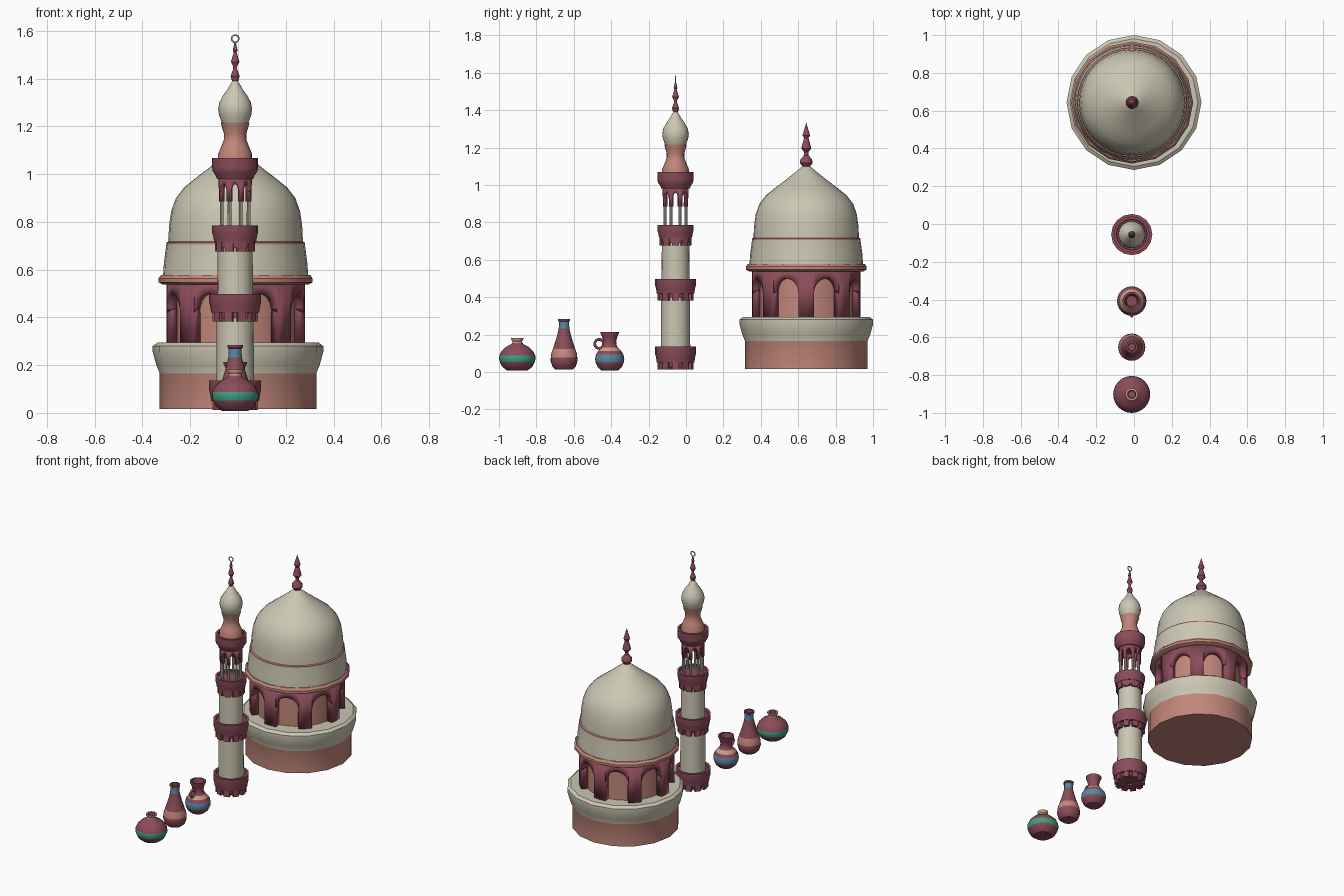
import bpy, bmesh, math
from mathutils import Matrix, Vector


def mat(name, rgb):
    m = bpy.data.materials.new(name)
    m.diffuse_color = (*rgb, 1)
    return m


MATS = [mat("cream", (0.60, 0.57, 0.45)), mat("salmon", (0.54, 0.24, 0.195)),
        mat("maroon", (0.26, 0.072, 0.10)), mat("peach", (0.60, 0.34, 0.25)),
        mat("blue", (0.10, 0.24, 0.36)), mat("green", (0.05, 0.34, 0.22))]
C, S, M, P, B, G = range(6)


def finish(name, bm, loc, angle=35):
    me = bpy.data.meshes.new(name)
    bm.to_mesh(me)
    bm.free()
    for m in MATS:
        me.materials.append(m)
    ob = bpy.data.objects.new(name, me)
    ob.location = loc
    bpy.context.collection.objects.link(ob)
    bpy.ops.object.select_all(action='DESELECT')
    ob.select_set(True)
    bpy.context.view_layer.objects.active = ob
    bpy.ops.object.shade_smooth_by_angle(angle=math.radians(angle))
    return ob


def lathe(name, loc, n, *sections):
    """Each section is (colour, [(r, z), ...]); sections join end to end."""
    bm = bmesh.new()
    prev = None
    for col, pts in sections:
        for r, z in pts:
            ring = [bm.verts.new((r * math.cos(2 * math.pi * k / n),
                                  r * math.sin(2 * math.pi * k / n), z)) for k in range(n)]
            if prev:
                for k in range(n):
                    j = (k + 1) % n
                    bm.faces.new((prev[k], prev[j], ring[j], ring[k])).material_index = col
            prev = ring
    bmesh.ops.remove_doubles(bm, verts=bm.verts, dist=1e-5)
    return finish(name, bm, loc)


def arcade(name, loc, bays, R, z0, spring, crown, z1, w, thick, start=0.0):
    """Round wall pierced by arches; piers stand at start + k * bay."""
    bm = bmesh.new()
    half = math.pi / bays
    arch = [(w * math.cos(a), spring + (crown - spring) * math.sin(a))
            for a in (math.pi * (1 - i / 12) for i in range(13))]
    cols = [(-1, z0), (-w, z0)] + arch + [(w, z0), (1, z0)]
    for k in range(bays):
        mid = start + half * (2 * k + 1)
        for (ta, za), (tb, zb) in zip(cols, cols[1:]):
            if abs(ta - tb) < 1e-6:
                continue
            q = [(ta, za), (tb, zb), (tb, z1), (ta, z1)]
            f = bm.faces.new([bm.verts.new((R * math.cos(mid + t * half),
                                            R * math.sin(mid + t * half), z)) for t, z in q])
            f.material_index = M
    bmesh.ops.remove_doubles(bm, verts=bm.verts, dist=1e-5)
    ob = finish(name, bm, loc)
    mod = ob.modifiers.new("wall", 'SOLIDIFY')
    mod.thickness = thick
    mod.offset = -1
    return ob


def teeth(name, loc, n, r0, r1, z0, z1, width):
    """Ring of corbel blocks under a balcony."""
    bm = bmesh.new()
    for k in range(n):
        m = (Matrix.Rotation(2 * math.pi * k / n, 4, 'Z')
             @ Matrix.Translation(((r0 + r1) / 2, 0, (z0 + z1) / 2))
             @ Matrix.Diagonal((r1 - r0, width, z1 - z0, 1)))
        bmesh.ops.create_cube(bm, size=1, matrix=m)
    for f in bm.faces:
        f.material_index = M
    return finish(name, bm, loc)


def torus(name, loc, R, r, col, rot):
    bpy.ops.mesh.primitive_torus_add(location=loc, rotation=rot, major_radius=R, minor_radius=r,
                                     major_segments=20, minor_segments=8)
    ob = bpy.context.object
    ob.name = name
    ob.data.materials.append(MATS[col])
    bpy.ops.object.shade_smooth_by_angle(angle=math.radians(60))


# ---- domed building ----
D = (-0.01, 0.643, 0)
lathe("dome_base", (0, 0.643, 0), 16,
      (S, [(0, 0.016), (0.328, 0.016), (0.328, 0.165)]),
      (C, [(0.342, 0.20), (0.357, 0.255), (0.357, 0.28), (0.338, 0.294), (0.23, 0.294)]))
lathe("inner_drum", D, 32, (S, [(0.25, 0.28), (0.25, 0.56)]))
arcade("gallery_arches", D, 8, 0.29, 0.29, 0.42, 0.50, 0.545, 0.64, 0.045)
lathe("cornice", D, 16,
      (S, [(0.24, 0.54), (0.305, 0.537), (0.323, 0.547), (0.323, 0.563), (0.312, 0.578), (0.28, 0.578)]))
lathe("dome", D, 32,
      (C, [(0.304, 0.572), (0.300, 0.63), (0.290, 0.706)]),
      (S, [(0.290, 0.713), (0.282, 0.717)]),
      (C, [(0.279, 0.78), (0.270, 0.845), (0.250, 0.90), (0.215, 0.945), (0.165, 0.985),
           (0.115, 1.023), (0.065, 1.063), (0.028, 1.093), (0, 1.11)]))
lathe("dome_finial", D, 16,
      (M, [(0.018, 1.095), (0.034, 1.118), (0.031, 1.137), (0.012, 1.158), (0.011, 1.175),
           (0.027, 1.195), (0.012, 1.25), (0.020, 1.265), (0.007, 1.31), (0, 1.333)]))

# ---- tower ----
T = (-0.012, -0.056, 0)


def collar(name, r, z0, z1, rs):
    h = z1 - z0
    lathe(name, T, 16, (M, [(rs, z0), (r * 0.92, z0), (r * 0.96, z0 + h * 0.35), (r, z0 + h * 0.55),
                            (r, z1), (r * 0.86, z1), (r * 0.84, z1 - 0.012), (0, z1 - 0.012)]))


lathe("lower_shaft", T, 16, (C, [(0.079, 0.10), (0.077, 0.44)]))
lathe("middle_shaft", T, 16, (C, [(0.075, 0.46), (0.073, 0.73)]))
for name, r, z0, z1, zt, rs in (("foot", 0.109, 0.05, 0.135, 0.012, 0.05),
                                ("lower_balcony", 0.109, 0.42, 0.498, 0.382, 0.06),
                                ("upper_balcony", 0.096, 0.718, 0.785, 0.676, 0.06)):
    collar(name, r, z0, z1, rs)
    teeth(name + "_corbels", T, 10, 0.02 if zt < 0.1 else 0.06, r * 0.87, zt, z0 + 0.01, 0.036)
    lathe(name + "_band", T, 16,
          (M, [(0, zt + 0.012), (0.082, zt + 0.014), (0.086, z0 + 0.01)]))

# lantern with slim columns
for k in range(8):
    a = math.pi / 8 + k * math.pi / 4
    lathe("lantern_column_%d" % k,
          (T[0] + 0.061 * math.cos(a), T[1] + 0.061 * math.sin(a), 0), 8,
          (C, [(0.008, 0.77), (0.0075, 0.90)]))
arcade("lantern_arches", T, 8, 0.070, 0.885, 0.925, 0.958, 0.985, 0.62, 0.018, math.pi / 8)
lathe("top_balcony", T, 16,
      (M, [(0, 0.98), (0.076, 0.98), (0.082, 0.995), (0.094, 1.012), (0.096, 1.025), (0.096, 1.068),
           (0.082, 1.068), (0.08, 1.058), (0, 1.058)]))
lathe("onion_top", T, 20,
      (S, [(0.072, 1.055), (0.071, 1.085), (0.058, 1.115), (0.047, 1.145), (0.047, 1.17),
           (0.055, 1.195), (0.060, 1.215)]),
      (C, [(0.056, 1.217), (0.067, 1.245), (0.071, 1.272), (0.066, 1.30), (0.050, 1.33),
           (0.032, 1.355), (0.018, 1.38), (0, 1.405)]))
lathe("tower_finial", T, 12,
      (M, [(0.013, 1.39), (0.019, 1.41), (0.008, 1.44), (0.008, 1.452), (0.018, 1.47), (0.006, 1.51),
           (0.010, 1.518), (0.003, 1.55), (0, 1.552)]))
torus("finial_ring", (T[0], T[1], 1.567), 0.015, 0.0035, C, (math.pi / 2, 0, 0))

# ---- pots ----
lathe("round_pot", (-0.012, -0.902, 0), 24,
      (M, [(0, 0.008), (0.055, 0.008), (0.080, 0.027), (0.093, 0.052)]),
      (G, [(0.098, 0.070), (0.096, 0.087)]),
      (M, [(0.085, 0.111), (0.062, 0.133), (0.035, 0.147), (0.027, 0.156)]),
      (P, [(0.026, 0.164), (0.033, 0.174), (0.033, 0.182), (0.022, 0.182)]),
      (M, [(0.019, 0.15), (0, 0.15)]))
lathe("tall_vase", (-0.012, -0.652, 0), 24,
      (M, [(0, 0.012), (0.045, 0.012), (0.062, 0.027), (0.072, 0.06), (0.071, 0.078)]),
      (S, [(0.068, 0.10), (0.060, 0.122)]),
      (M, [(0.046, 0.165), (0.036, 0.20), (0.029, 0.232)]),
      (B, [(0.027, 0.25), (0.027, 0.270)]),
      (M, [(0.032, 0.273), (0.032, 0.284), (0.021, 0.284), (0.019, 0.24), (0, 0.24)]))
lathe("pitcher", (-0.012, -0.408, 0), 24,
      (M, [(0, 0.008), (0.045, 0.008), (0.064, 0.025), (0.075, 0.05)]),
      (B, [(0.078, 0.068), (0.074, 0.092)]),
      (M, [(0.062, 0.111)]),
      (P, [(0.044, 0.131)]),
      (M, [(0.036, 0.145), (0.035, 0.165), (0.042, 0.192), (0.049, 0.205), (0.049, 0.214),
           (0.038, 0.214), (0.028, 0.16), (0, 0.16)]))
torus("pitcher_handle", (-0.012, -0.464, 0.150), 0.024, 0.0075, M, (0, math.pi / 2, 0))
